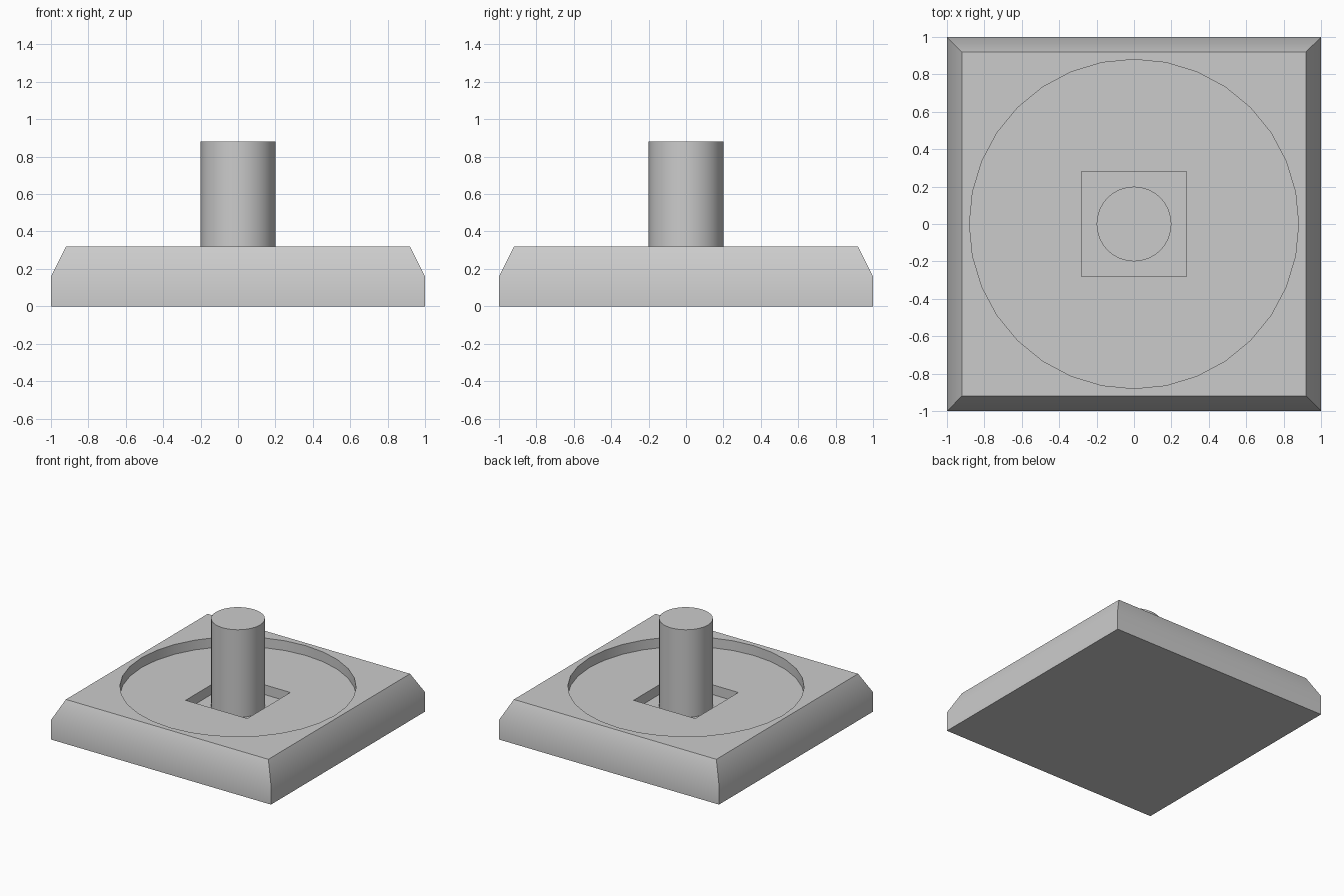
import bpy
import bmesh
import math

cube = bpy.data.objects.get("Cube")
if cube:
    bpy.data.objects.remove(cube, do_unlink=True)

grey = bpy.data.materials.new("light_grey")
grey.use_nodes = True
colour = (0.6, 0.6, 0.6, 1)
grey.diffuse_color = colour
grey.node_tree.nodes["Principled BSDF"].inputs["Base Color"].default_value = colour


def prism(name, sides, rings, turn=0.0):
    """Closed stack of regular polygon rings, each given as (radius, height)."""
    bm = bmesh.new()
    loops = []
    for radius, z in rings:
        angles = [turn + math.tau * i / sides for i in range(sides)]
        loops.append([bm.verts.new((radius * math.cos(a), radius * math.sin(a), z)) for a in angles])
    for low, high in zip(loops, loops[1:]):
        for i in range(sides):
            j = (i + 1) % sides
            bm.faces.new((low[i], low[j], high[j], high[i]))
    bm.faces.new(loops[0][::-1])
    bm.faces.new(loops[-1])
    mesh = bpy.data.meshes.new(name)
    bm.to_mesh(mesh)
    bm.free()
    mesh.materials.append(grey)
    obj = bpy.data.objects.new(name, mesh)
    bpy.context.collection.objects.link(obj)
    return obj


def square_prism(name, rings):
    """Prism of square rings, each given as (half width, height)."""
    return prism(name, 4, [(h * math.sqrt(2), z) for h, z in rings], math.pi / 4)


def activate(obj):
    bpy.ops.object.select_all(action="DESELECT")
    obj.select_set(True)
    bpy.context.view_layer.objects.active = obj


def carve(obj, cutter):
    cutter.hide_render = True
    mod = obj.modifiers.new("carve", "BOOLEAN")
    mod.operation = "DIFFERENCE"
    mod.solver = "EXACT"
    mod.object = cutter
    activate(obj)
    bpy.ops.object.modifier_apply(modifier=mod.name)
    bpy.data.objects.remove(cutter, do_unlink=True)


# Square base with chamfered upper edges
base = square_prism("base", [(1, 0), (1, 0.16), (0.92, 0.32)])

# Shallow round recess, then a square pocket in its floor
carve(base, prism("round_recess_cutter", 32, [(0.88, 0.24), (0.88, 0.5)]))
carve(base, square_prism("square_pocket_cutter", [(0.28, 0.16), (0.28, 0.5)]))

# Central pin standing on the pocket floor
pin = prism("pin", 32, [(0.2, 0.16), (0.2, 0.88)])

for part in (base, pin):
    activate(part)
    bpy.ops.object.shade_smooth_by_angle(angle=math.radians(30))
